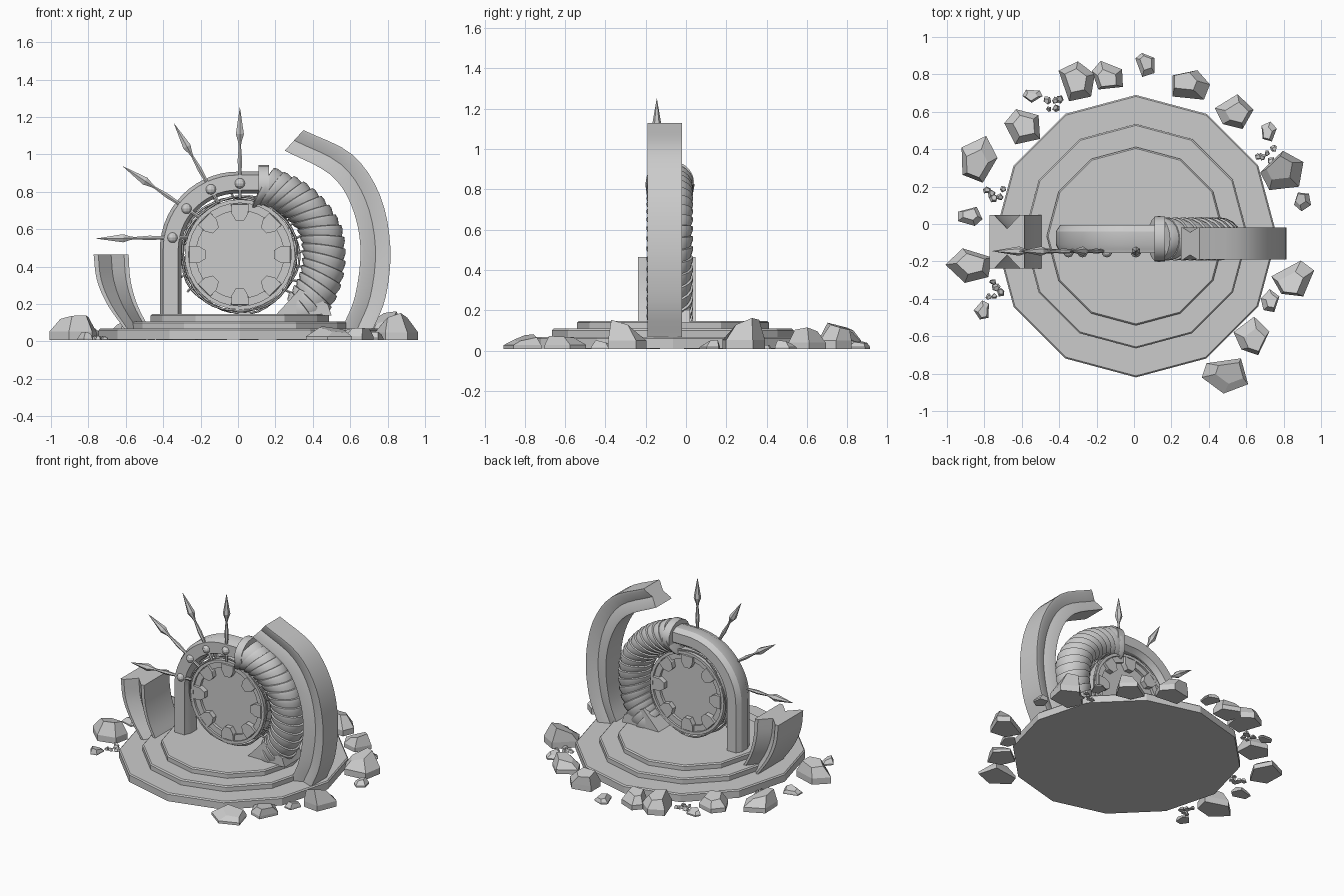
import bpy, bmesh, math, random
from math import sin, cos, pi, radians
from mathutils import Vector

if "Cube" in bpy.data.objects:
    bpy.data.objects.remove(bpy.data.objects["Cube"])
random.seed(4)
CX, CZ, CY = 0.01, 0.465, -0.08   # centre of the portal


def loft(name, rings, smooth=None, closed=False):
    """Skin a list of equal-length vertex rings, capped at both ends unless closed."""
    bm = bmesh.new()
    vs = [[bm.verts.new(p) for p in r] for r in rings]
    n = len(vs[0])
    pairs = list(zip(vs, vs[1:])) + ([(vs[-1], vs[0])] if closed else [])
    for a, b in pairs:
        for i in range(n):
            bm.faces.new((a[i], a[(i + 1) % n], b[(i + 1) % n], b[i]))
    if not closed:
        bm.faces.new(vs[0])
        bm.faces.new(vs[-1])
    bmesh.ops.recalc_face_normals(bm, faces=bm.faces)
    me = bpy.data.meshes.new(name)
    bm.to_mesh(me)
    bm.free()
    ob = bpy.data.objects.new(name, me)
    bpy.context.collection.objects.link(ob)
    if smooth:
        bpy.ops.object.select_all(action='DESELECT')
        bpy.context.view_layer.objects.active = ob
        ob.select_set(True)
        bpy.ops.object.shade_smooth_by_angle(angle=radians(smooth))
    return ob


def catmull(pts, k=4):
    """Smooth curve through 2D points."""
    p = [Vector(q) for q in pts]
    p = [2 * p[0] - p[1]] + p + [2 * p[-1] - p[-2]]
    out = []
    for i in range(1, len(p) - 2):
        a, b, c, d = p[i - 1:i + 3]
        for j in range(k):
            t = j / k
            out.append(0.5 * (2 * b + (c - a) * t + (2 * a - 5 * b + 4 * c - d) * t * t
                              + (3 * b - a - 3 * c + d) * t ** 3))
    return out + [p[-2]]


def polar(a, r, y):
    return (CX + r * cos(a), y, CZ + r * sin(a))


def ring_band(name, r0, r1, y0, y1, n=32, smooth=35):
    """Flat ring around the portal axis."""
    return loft(name, [[polar(2 * pi * i / n, r, y) for r, y in
                ((r0, y0), (r1, y0), (r1, y1), (r0, y1))] for i in range(n)], smooth, True)


# stepped twelve-sided platform
for name, r, z0, z1 in (("lower_step", .755, .01, .068), ("middle_step", .60, .06, .108),
                        ("upper_step", .477, .10, .146)):
    loft(name, [[(CX + q * sin(i * pi / 6), -.065 + q * cos(i * pi / 6), z) for i in range(12)]
                for q, z in ((r, z0), (r, z1 - .008), (r - .008, z1))])

# plain half of the arch: straight leg, then a quarter turn
path = [((-.36, .14), pi)] + [((.36 * cos(a), .49 + .36 * sin(a)), a)
        for a in [pi - i * (pi / 2) / 14 for i in range(15)]] + [((.14, .85), pi / 2)]
half = [(-.058, -.03), (-.045, -.055), (-.04, -.075), (.04, -.075), (.045, -.055), (.058, -.03),
        (.058, .04), (.035, .075), (-.035, .075), (-.058, .04)]
loft("plain_arch", [[(x + u * cos(a), CY + v, z + u * sin(a)) for u, v in half]
                    for (x, z), a in path], 30)

# ribbed half of the arch: overlapping tapered rings
N, S = 18, 20
for k in range(N):
    rings = []
    for f, s in ((-.1, .85), (0, 1.0), (.35, 1.0), (1.15, .87)):
        t = (k + f) / N
        a = radians(72 - 118 * t)
        mid = .375 + .075 * min(1, max(0, t) * 2.2)
        tilt = .06
        grow = (1.06 if k == 0 else 1) * s
        rings.append([polar(a - tilt * cos(b), mid + .116 * grow * cos(b), CY + .115 * grow * sin(b))
                      for b in [2 * pi * j / S for j in range(S)]])
    loft("arch_rib", rings, 40)

# collar where the two halves meet
loft("arch_collar", [[(x, CY + .12 * r * sin(b), .835 + .108 * r * cos(b))
                      for b in [2 * pi * j / S for j in range(S)]]
                     for x, r in ((.11, .9), (.11, 1), (.165, 1), (.165, .9))], 40)

# wedge foot under the ribs
loft("rib_foot", [[(.2, y, .14), (.33, y, .28), (.48, y, .2), (.5, y, .14)] for y in (-.18, .02)])


# broken outer arc pieces: channel section between an outer and an inner curve
def channel(name, outer, inner, yc, h, w, lip):
    sec = [(0, -h), (lip, -h), (.5, -w), (1 - lip, -h), (1, -h)]
    sec += [(t, -y) for t, y in reversed(sec)]
    o, i = catmull(outer), catmull(inner)
    loft(name, [[(p.x + (q.x - p.x) * t, yc + y, p.y + (q.y - p.y) * t) for t, y in sec]
                for p, q in zip(o, i)], 25)


channel("tall_outer_arc",
        [(.72, .06), (.79, .24), (.815, .5), (.76, .78), (.61, 1.0), (.35, 1.13)],
        [(.55, .06), (.625, .24), (.655, .5), (.605, .73), (.49, .895), (.25, 1.02)],
        -.105, .086, .06, .1)
channel("broken_outer_arc",
        [(-.61, .07), (-.70, .2), (-.755, .33), (-.772, .465)],
        [(-.475, .07), (-.54, .2), (-.575, .33), (-.585, .465)], -.095, .143, .07, .13)

# portal disc and its rims
loft("portal_disc", [[polar(2 * pi * i / 32, .25, y) for i in range(32)] for y in (-.10, -.06)], 30)
ring_band("portal_rim", .235, .285, -.12, -.04)
ring_band("rim_lip", .275, .295, -.135, -.025)

# eight clamps on each side of the rim
for k in range(8):
    a0 = k * pi / 4
    for s in (-1, 1):
        loft("rim_clamp", [[polar(a0 + d, r * q, CY + s * y) for d, r in
             ((-.17, .275), (.17, .275), (.2, .225), (.12, .185), (-.12, .185), (-.2, .225))]
             for y, q in ((.015, 1), (.05, 1), (.058, .99))])


# loose cable hoops around the rim
def hoop(name, r, y, tube, wob, ph):
    rings = []
    for i in range(40):
        a = 2 * pi * i / 40
        rr = r + wob * sin(5 * a + ph)
        rings.append([polar(a, rr + tube * cos(b), y + tube * sin(b) + wob * cos(3 * a + ph))
                      for b in [2 * pi * j / 6 for j in range(6)]])
    loft(name, rings, 60, True)


hoop("cable_hoop", .305, -.125, .006, .006, 0)
hoop("cable_hoop", .312, -.08, .006, .008, 2)
hoop("cable_hoop", .305, -.035, .006, .006, 4)


def rod(name, p, q, prof, n=6):
    """Turned profile (fraction, radius) along the line p-q."""
    p, q = Vector(p), Vector(q)
    d = (q - p).normalized()
    u = Vector((0, 1, 0))
    v = d.cross(u).normalized()
    loft(name, [[p + (q - p) * f + r * (cos(b) * u + sin(b) * v)
                 for b in [2 * pi * j / n for j in range(n)]] for f, r in prof])


# short struts holding the rim to the arch
for deg in (-40, -28, -14, 0, 14, 28, 42, 56, 70, 95, 112, 135, 150, 168, 182, 198, 212):
    a = radians(deg)
    rod("rim_strut", polar(a, .28, -.10), polar(a + .06, .345, -.09), ((0, .007), (1, .007)))

# four pointed spikes with ball joints
for (x0, z0), (x1, z1) in (((.01, .845), (.01, 1.25)), ((-.145, .813), (-.342, 1.165)),
                           ((-.275, .71), (-.615, .936)), ((-.35, .555), (-.757, .55))):
    rod("spike", (x0, -.145, z0), (x1, -.145, z1),
        ((-.2, .01), (0, .01), (.1, .009), (.3, .014), (.5, .007), (.56, .012), (.65, .025), (1, .0008)))
    rod("spike_joint", (x0, -.15, z0 - .028), (x0, -.15, z0 + .028),
        [((1 - cos(t)) / 2, .028 * sin(t) + .0005) for t in [i * pi / 6 for i in range(7)]], 10)


# scattered rocks
def rock(name, x, y, w, d, h):
    n, ph = 5, random.uniform(0, 6)
    ang = [ph + (i + random.uniform(-.22, .22)) * 2 * pi / n for i in range(n)]
    rad = [random.uniform(.9, 1.1) for _ in ang]
    ox, oy = random.uniform(-.12, .12) * w, random.uniform(-.12, .12) * d
    tx, ty = random.uniform(-.2, .2), random.uniform(-.2, .2)
    loft(name, [[(x + ox * k + w / 2 * r * s * cos(a), y + oy * k + d / 2 * r * s * sin(a),
                  z * (1 + k * (tx * cos(a) + ty * sin(a)) - .15 * k))
                 for a, r in zip(ang, rad)]
                for s, z, k in ((1, .008, 0), (1, h * .35, 0), (.6, h, 1))])


for x, y, w, d, h in (
        (-.83, .34, .2, .26, .12), (-.59, .51, .2, .21, .11), (-.31, .76, .2, .22, .14),
        (-.14, .79, .18, .18, .12), (-.545, .69, .11, .08, .05), (.06, .85, .11, .14, .05),
        (.29, .74, .24, .19, .14), (.54, .6, .2, .2, .11), (.72, .49, .1, .11, .05),
        (.8, .27, .24, .23, .15), (.9, .12, .09, .11, .05), (.86, -.29, .25, .19, .14),
        (.73, -.41, .11, .12, .05), (.63, -.6, .2, .2, .08), (.49, -.81, .26, .21, .075),
        (-.88, .04, .15, .11, .05), (-.88, -.22, .24, .2, .15), (-.81, -.46, .09, .11, .05)):
    rock("rock", x, y, w, d, h)
for x, y in ((-.43, .63), (-.74, .17), (-.75, -.35), (.7, .37)):
    for i in range(5):
        s = random.uniform(.03, .05)
        rock("pebble", x + random.uniform(-.05, .05), y + random.uniform(-.04, .04), s, s, .03)
